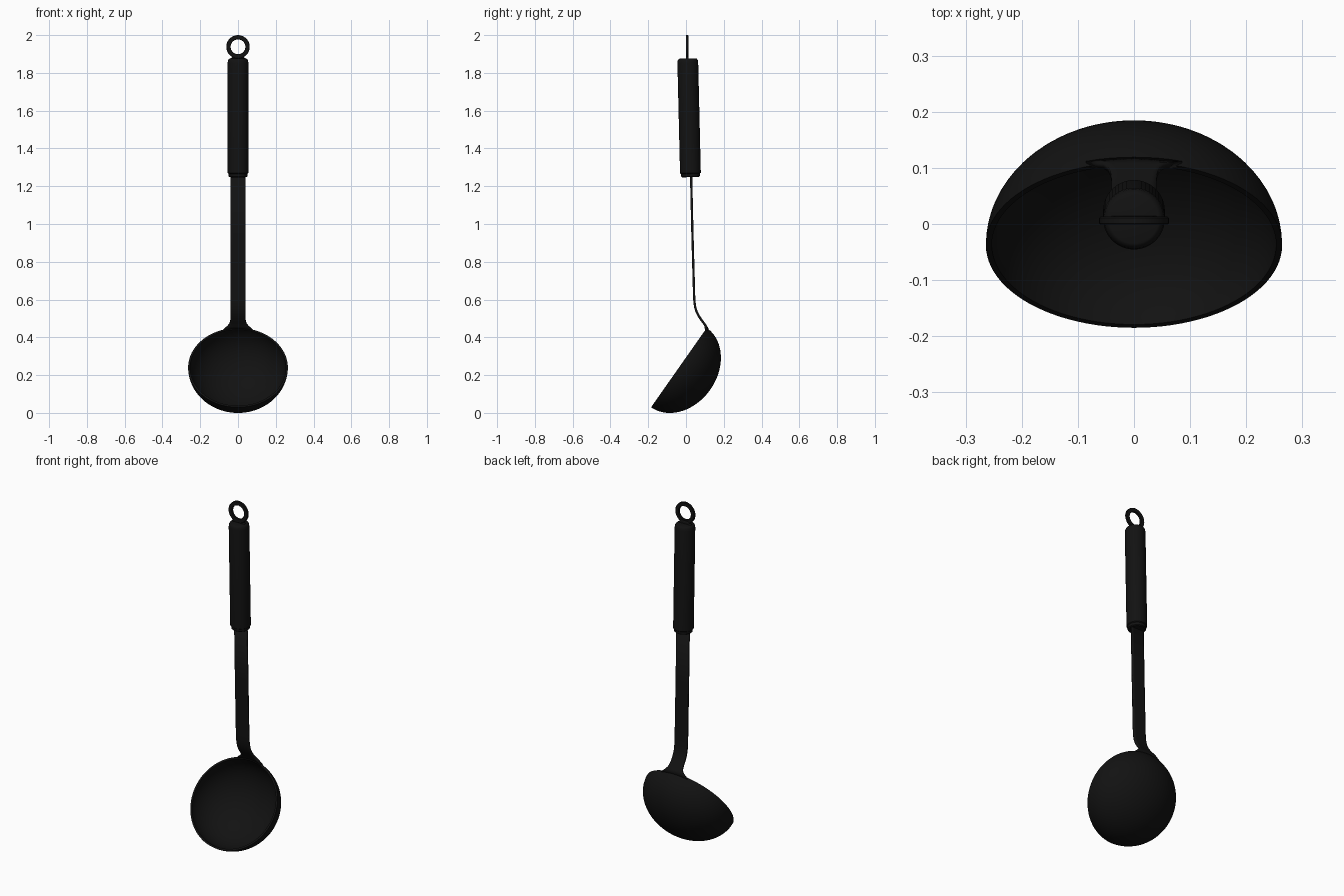
import bpy, bmesh, math
from mathutils import Matrix, Vector

if "Cube" in bpy.data.objects:
    bpy.data.objects.remove(bpy.data.objects["Cube"])

black = bpy.data.materials.new("black_plastic")
black.diffuse_color = (0.006, 0.006, 0.006, 1)
black.use_nodes = True
black.node_tree.nodes["Principled BSDF"].inputs["Base Color"].default_value = black.diffuse_color


def finish(bm, name, angle=35):
    bmesh.ops.recalc_face_normals(bm, faces=bm.faces)
    me = bpy.data.meshes.new(name)
    bm.to_mesh(me)
    bm.free()
    ob = bpy.data.objects.new(name, me)
    bpy.context.collection.objects.link(ob)
    me.materials.append(black)
    bpy.ops.object.select_all(action='DESELECT')
    ob.select_set(True)
    bpy.context.view_layer.objects.active = ob
    bpy.ops.object.shade_smooth_by_angle(angle=math.radians(angle))
    return ob


def lathe(name, profile, matrix, segs=64, closed=False):
    """Revolve (radius, height) points round local z, then apply matrix."""
    bm = bmesh.new()
    rings = []
    for r, h in profile:
        n = 1 if r < 1e-5 else segs
        rings.append([bm.verts.new(matrix @ Vector((r * math.cos(2 * math.pi * i / segs),
                                                    r * math.sin(2 * math.pi * i / segs), h)))
                      for i in range(n)])
    pairs = list(zip(rings, rings[1:]))
    if closed:
        pairs.append((rings[-1], rings[0]))
    for a, b in pairs:
        for i in range(segs):
            j = (i + 1) % segs
            quad = [a[i % len(a)], a[j % len(a)], b[j % len(b)], b[i % len(b)]]
            bm.faces.new(list(dict.fromkeys(quad)))
    return finish(bm, name)


def ribbon(name, rows, thickness):
    """Thin strip from rows of points, thickened evenly."""
    bm = bmesh.new()
    grid = [[bm.verts.new(p) for p in row] for row in rows]
    for a, b in zip(grid, grid[1:]):
        for i in range(len(a) - 1):
            bm.faces.new((a[i], a[i + 1], b[i + 1], b[i]))
    ob = finish(bm, name)
    mod = ob.modifiers.new("thickness", 'SOLIDIFY')
    mod.thickness, mod.offset = thickness, 0
    return ob


def flat_row(y, z, half, n=8):
    return [(half * (2 * i / n - 1), y, z) for i in range(n + 1)]


# Bowl: tilted half ellipsoid with a thin wall
CY, CZ, A, W, D = -0.0375, 0.24, 0.2565, 0.264, 0.203
u, v = (0.575, 0.819), (0.819, -0.575)
bowl_m = Matrix(((W, 0, 0, 0),
                 (0, A * u[0], D * v[0], CY),
                 (0, A * u[1], D * v[1], CZ),
                 (0, 0, 0, 1)))
N = 24
arc = [(math.cos(math.pi / 2 * i / N), math.sin(math.pi / 2 * i / N)) for i in range(N + 1)]
inner = [(0.96 * r, 0.96 * h) for r, h in reversed(arc)]
lathe("bowl", inner + arc, bowl_m, 96)

# Shaft: flat strap that bends back and flares onto the rim
path = [(0.026, 1.30, 0.04), (0.034, 0.95, 0.04), (0.043, 0.62, 0.04),
        (0.045, 0.585, 0.04), (0.049, 0.558, 0.04), (0.056, 0.535, 0.04),
        (0.066, 0.515, 0.04), (0.078, 0.497, 0.04), (0.090, 0.481, 0.042),
        (0.098, 0.470, 0.046), (0.104, 0.461, 0.054)]
rows = [flat_row(*p) for p in path]
rim = []
for x, _, _ in flat_row(0, 0, 0.085):
    s = A * math.sqrt(1 - (x / W) ** 2) * 0.985
    rim.append((x, CY + s * u[0] + 0.006, CZ + s * u[1] - 0.003))
rows.append(rim)
ribbon("shaft", rows, 0.012)

# Handle: round grip with stepped, rounded ends, leaning slightly
bottom, top = Vector((0, 0.024, 1.248)), Vector((0, 0.009, 1.876))
axis = top - bottom
L = axis.length
handle_m = Matrix.Translation(bottom) @ axis.to_track_quat('Z', 'Y').to_matrix().to_4x4()
lathe("handle", [(0, 0), (0.044, 0), (0.049, 0.004), (0.050, 0.018), (0.055, 0.022),
                 (0.055, L - 0.024), (0.053, L - 0.010), (0.048, L - 0.002),
                 (0.044, L), (0, L)], handle_m, 48)

# Hanging ring and its flared foot
ring_m = Matrix.Translation((0, 0.006, 1.938)) @ Matrix.Rotation(math.pi / 2, 4, 'X')
t = 0.007
lathe("hanging_ring", [(0.039, -t + 0.002), (0.041, -t), (0.060, -t), (0.062, -t + 0.002),
                       (0.062, t - 0.002), (0.060, t), (0.041, t), (0.039, t - 0.002)],
      ring_m, 48, closed=True)
ribbon("ring_foot", [flat_row(0.008, 1.860, 0.044), flat_row(0.008, 1.876, 0.040),
                     flat_row(0.007, 1.884, 0.030), flat_row(0.007, 1.893, 0.026)], 0.013)
